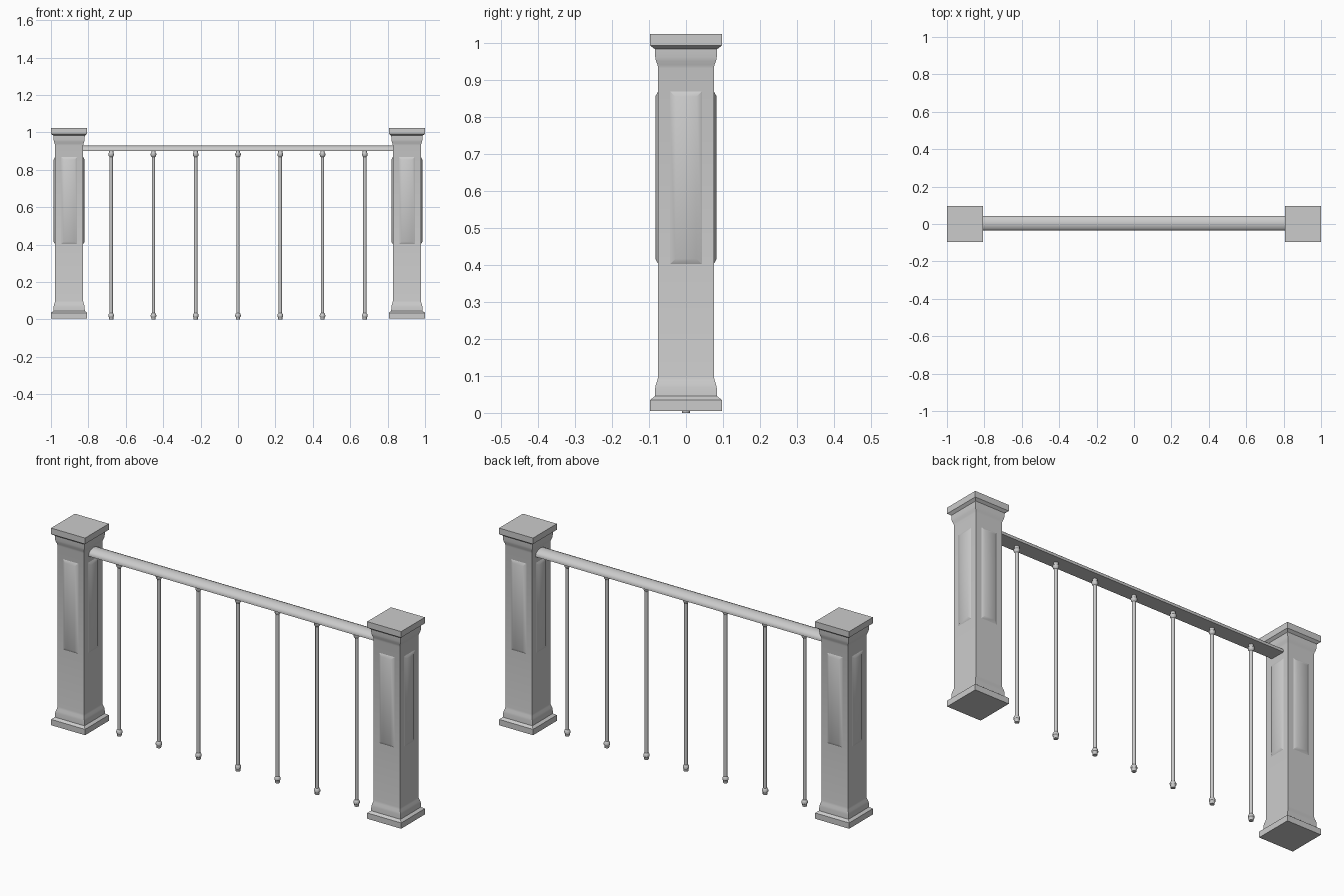
import bpy
import bmesh
from math import radians
from mathutils import Matrix, Vector

cube = bpy.data.objects.get("Cube")
if cube:
    bpy.data.objects.remove(cube, do_unlink=True)

GREY = (0.6, 0.6, 0.6, 1.0)
paint = bpy.data.materials.new("grey_paint")
paint.use_nodes = True
paint.diffuse_color = GREY
paint.node_tree.nodes["Principled BSDF"].inputs["Base Color"].default_value = GREY


def finish(bm, name, location=(0, 0, 0)):
    bmesh.ops.recalc_face_normals(bm, faces=bm.faces)
    mesh = bpy.data.meshes.new(name)
    bm.to_mesh(mesh)
    bm.free()
    mesh.materials.append(paint)
    obj = bpy.data.objects.new(name, mesh)
    obj.location = location
    bpy.context.collection.objects.link(obj)
    bpy.ops.object.select_all(action="DESELECT")
    obj.select_set(True)
    bpy.context.view_layer.objects.active = obj
    bpy.ops.object.shade_smooth_by_angle(angle=radians(35))
    return obj


def loft(bm, rings):
    """Skin a list of equal-length point rings and cap both ends."""
    rows = [[bm.verts.new(p) for p in ring] for ring in rings]
    n = len(rows[0])
    for a, b in zip(rows, rows[1:]):
        for i in range(n):
            j = (i + 1) % n
            bm.faces.new((a[i], a[j], b[j], b[i]))
    bm.faces.new(rows[0][::-1])
    bm.faces.new(rows[-1])


def turned(profile, sides, phase=0.0, scale=1.0):
    """Rings around z from (radius, height) pairs."""
    step = radians(360 / sides)
    return [[Matrix.Rotation(phase + i * step, 3, "Z") @ Vector((r * scale, 0, z))
             for i in range(sides)] for r, z in profile]


# Square post with moulded base and cap: (half width, height)
POST = [(0.097, 0.005), (0.097, 0.035), (0.084, 0.045), (0.083, 0.068),
        (0.081, 0.078), (0.077, 0.089), (0.075, 0.1),
        (0.075, 0.93), (0.077, 0.94), (0.081, 0.95), (0.083, 0.96),
        (0.084, 0.982), (0.097, 0.992), (0.097, 1.023)]


def build_post(side, x):
    bm = bmesh.new()
    loft(bm, turned(POST, 4, radians(45), 2 ** 0.5))
    finish(bm, side + "_post", (x, 0, 0))

    # Raised bevelled panel on each of the four faces: half width, bottom, top, depth
    bm = bmesh.new()
    for k in range(4):
        turn = Matrix.Rotation(radians(90 * k), 3, "Z")
        loft(bm, [[turn @ Vector((px, -depth, pz)) for px, pz in
                   ((-w, low), (w, low), (w, high), (-w, high))]
                  for w, low, high, depth in ((0.045, 0.4, 0.87, 0.074),
                                              (0.028, 0.416, 0.854, 0.083))])
    finish(bm, side + "_post_panels", (x, 0, 0))


build_post("right", -0.903)
build_post("left", 0.903)

# Handrail: flat underside, low rounded top
half = [(0.04, 0.9), (0.04, 0.908), (0.036, 0.917), (0.027, 0.924), (0.014, 0.929)]
section = half + [(0, 0.931)] + [(-y, z) for y, z in reversed(half)]
bm = bmesh.new()
loft(bm, [[(x, y, z) for y, z in section] for x in (-0.828, 0.828)])
finish(bm, "handrail", (0, 0.004, 0))

# Slim round balusters with a turned knob at each end
knob = [(0.011, 0.0), (0.012, 0.012), (0.015, 0.016), (0.015, 0.023),
        (0.013, 0.029), (0.009, 0.034)]
spindle = knob + [(r, 0.902 - z) for r, z in reversed(knob)]
for i in range(7):
    bm = bmesh.new()
    loft(bm, turned(spindle, 12))
    finish(bm, f"baluster_{i + 1}", ((i - 3) * 0.226, 0, 0))
